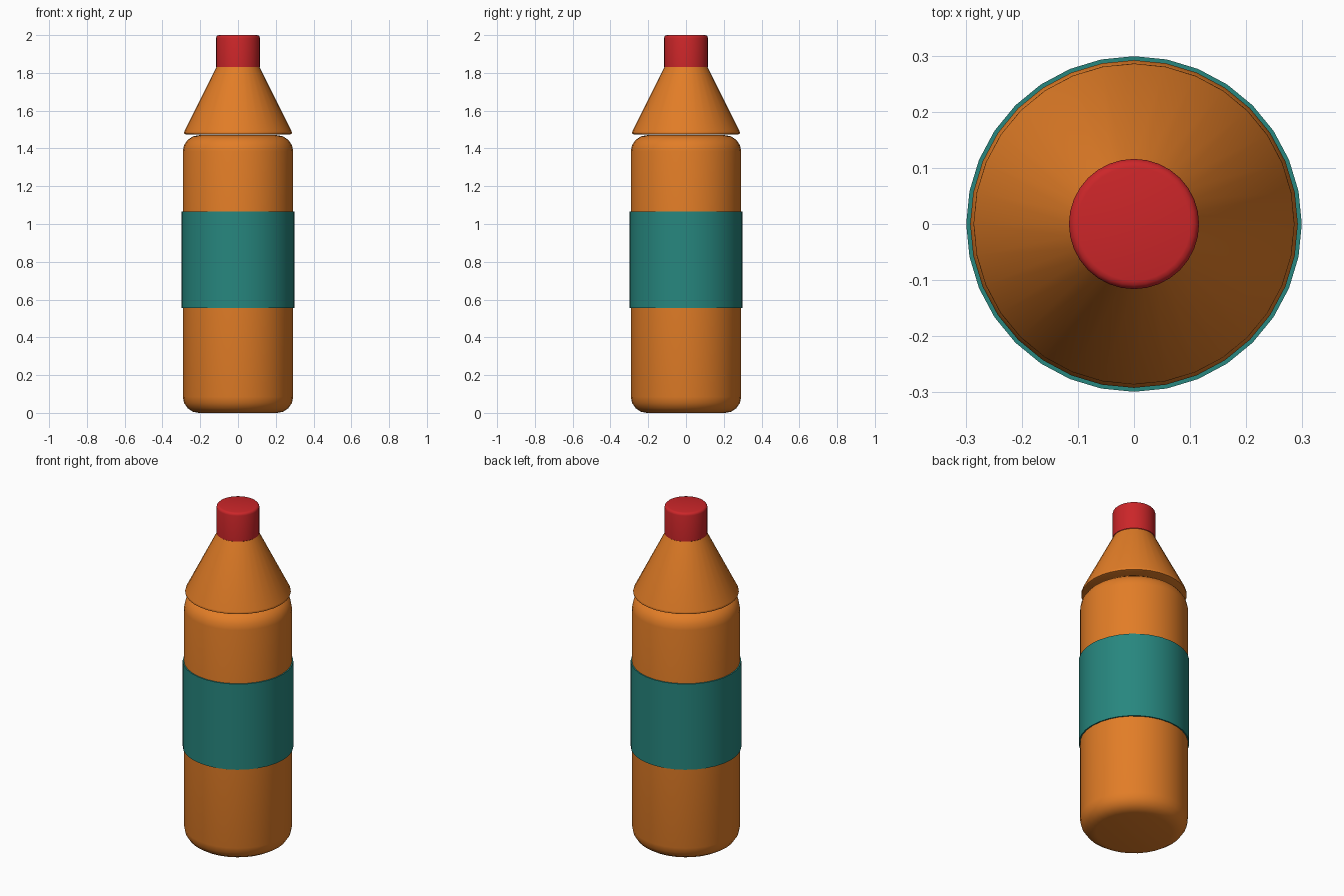
import bpy, bmesh, math

if "Cube" in bpy.data.objects:
    bpy.data.objects.remove(bpy.data.objects["Cube"])

SIDES = 32


def material(name, rgb):
    m = bpy.data.materials.new(name)
    m.diffuse_color = (*rgb, 1.0)
    m.use_nodes = True
    m.node_tree.nodes["Principled BSDF"].inputs["Base Color"].default_value = m.diffuse_color
    return m


def arc(cx, cz, r, start, end, steps):
    """Points of a rounded corner in the (radius, height) plane."""
    angles = [math.radians(start + (end - start) * i / steps) for i in range(steps + 1)]
    return [(cx + r * math.cos(a), cz + r * math.sin(a)) for a in angles]


def lathe(name, profile, mat):
    """Spin a (radius, height) profile, bottom to top, into a closed solid."""
    bm = bmesh.new()
    rings = []
    for r, z in profile:
        rings.append([bm.verts.new((r * math.cos(2 * math.pi * i / SIDES),
                                    r * math.sin(2 * math.pi * i / SIDES), z))
                      for i in range(SIDES)])
    for a, b in zip(rings, rings[1:]):
        for i in range(SIDES):
            j = (i + 1) % SIDES
            bm.faces.new((a[i], a[j], b[j], b[i]))
    bm.faces.new(rings[0][::-1])
    bm.faces.new(rings[-1])
    mesh = bpy.data.meshes.new(name)
    bm.to_mesh(mesh)
    bm.free()
    mesh.materials.append(mat)
    obj = bpy.data.objects.new(name, mesh)
    bpy.context.collection.objects.link(obj)
    bpy.ops.object.select_all(action='DESELECT')
    obj.select_set(True)
    bpy.context.view_layer.objects.active = obj
    bpy.ops.object.shade_smooth_by_angle(angle=math.radians(40))
    return obj


orange = material("orange plastic", (0.76, 0.205, 0.02))
teal = material("teal label", (0.02, 0.24, 0.21))
red = material("red cap", (0.60, 0.019, 0.022))

# Main body with generously rounded ends
R, TOP, B = 0.292, 1.47, 0.085
lathe("bottle_body",
      arc(R - B, B, B, -90, 0, 4) + arc(R - B, TOP - B, B, 0, 90, 4), orange)

# Conical shoulder with a slightly softened lower rim
lathe("shoulder",
      [(0.276, 1.474), (0.284, 1.477), (0.286, 1.482), (0.284, 1.49), (0.114, 1.83)],
      orange)

# Label sleeve wrapped around the body
lathe("label", [(0.299, 0.556), (0.299, 1.067)], teal)

# Cap with a softened upper edge
C = 0.015
lathe("cap", [(0.106, 1.825), (0.116, 1.832)] + arc(0.116 - C, 2.0 - C, C, 0, 90, 3), red)
